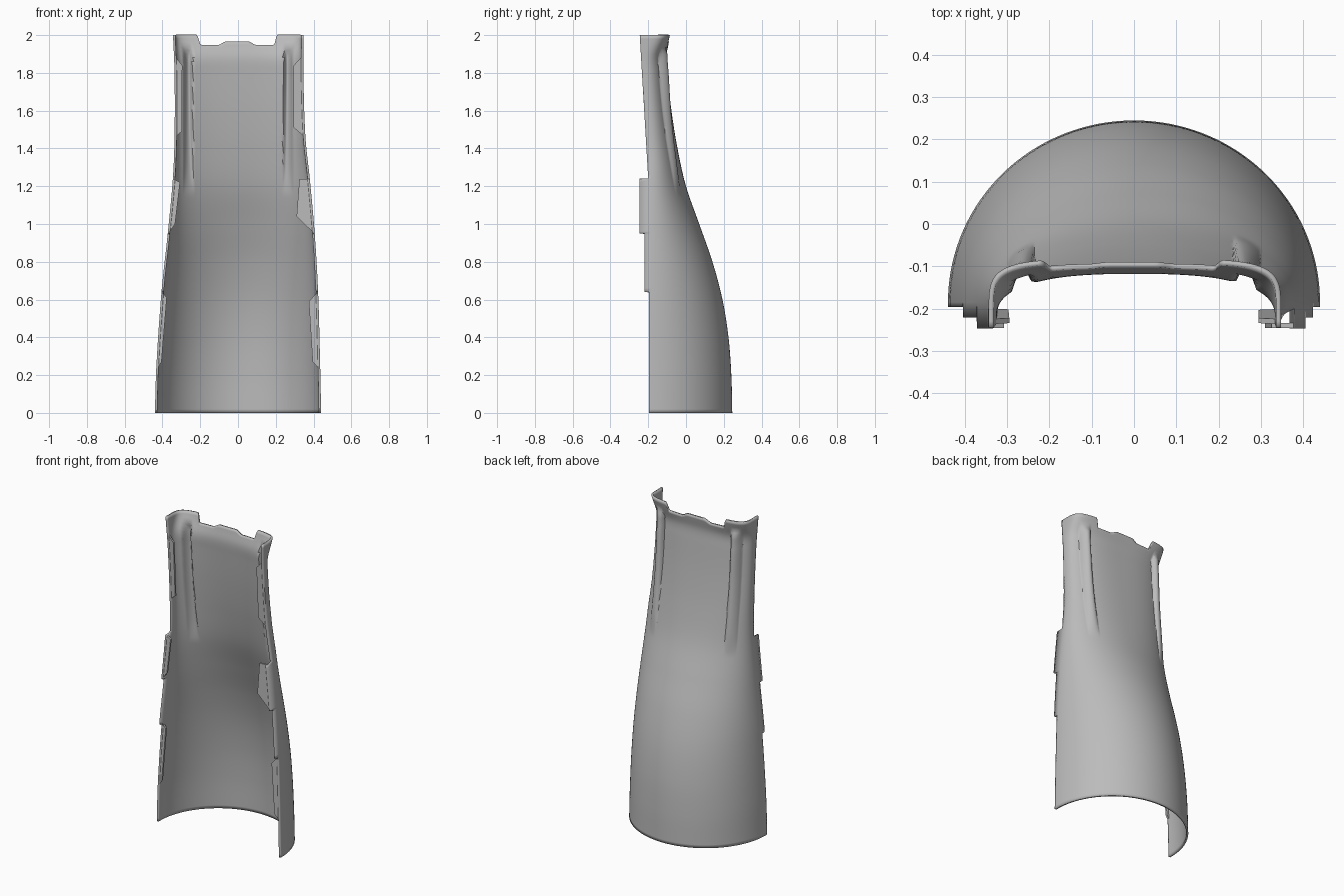
import bpy, bmesh, math

cube = bpy.data.objects.get("Cube")
if cube:
    bpy.data.objects.remove(cube, do_unlink=True)

grey = bpy.data.materials.new("plain grey")
grey.use_nodes = True
COLOUR = (0.5, 0.5, 0.5, 1)
grey.diffuse_color = COLOUR
grey.node_tree.nodes["Principled BSDF"].inputs["Base Color"].default_value = COLOUR

# Profiles along the height: (z, value)
BACK = [(0, .245), (.2, .24), (.4, .225), (.6, .193), (.8, .14), (1, .07), (1.2, 0),
        (1.4, -.045), (1.6, -.077), (1.8, -.1), (1.88, -.106), (1.94, -.095), (2, -.083)]
LEFT = [(0, .44), (.25, .435), (.64, .424), (.95, .406), (1.24, .38), (1.46, .357),
        (1.8, .346), (2, .348)]
RIGHT = [(0, .44), (.25, .432), (.64, .405), (.95, .372), (1.24, .345), (1.46, .336),
         (1.8, .336), (2, .344)]
SQUARENESS = [(0, 2), (1, 2), (1.4, 2.25), (1.8, 2.6), (1.9, 2.9), (2, 5)]
RIB = [(1.16, 0), (1.3, .016), (1.6, .029), (1.85, .036), (1.9, .028), (1.935, 0)]
COLUMNS, THICK = 200, .012


def curve(points, z):
    """Smooth interpolation through a profile."""
    if z <= points[0][0]:
        return points[0][1]
    if z >= points[-1][0]:
        return points[-1][1]
    slopes = []
    for i in range(len(points)):
        a, b = points[max(i - 1, 0)], points[min(i + 1, len(points) - 1)]
        slopes.append((b[1] - a[1]) / (b[0] - a[0]))
    i = max(k for k in range(len(points) - 1) if points[k][0] <= z)
    (za, va), (zb, vb) = points[i], points[i + 1]
    h = zb - za
    t = (z - za) / h
    return (va * (1 + 2 * t) * (1 - t) ** 2 + slopes[i] * h * t * (1 - t) ** 2
            + vb * t * t * (3 - 2 * t) + slopes[i + 1] * h * t * t * (t - 1))


def ramp(a, b, x):
    t = min(max((x - a) / (b - a), 0), 1)
    return t * t * (3 - 2 * t)


def front_edge(z):
    """Stepped front edge of the side walls."""
    if z < .64:
        return -.196
    if z < .95:
        return -.221
    if z < 1.24:
        return -.247
    return -.2 - .045 * (z - 1.24) / .76


def top_edge(x):
    """Top rim with a wide notch and a low central bump."""
    x = abs(x + .005)
    return 1.945 + .055 * ramp(.2, .213, x) + .02 * (1 - ramp(.055, .105, x))


def section(angle, z):
    """Point on the outer wall: an arch that gets squarer towards the top."""
    left, right = curve(LEFT, z), curve(RIGHT, z)
    n = curve(SQUARENESS, z)
    base = -.185 - .045 * ramp(1.24, 2, z)
    c, s = math.cos(angle), math.sin(angle)
    r = (abs(c) ** n + abs(s) ** n) ** (-1 / n)
    x = (left - right) / 2 + (left + right) / 2 * r * c
    y = base + (curve(BACK, z) - base) * r * s
    u = (abs(x) - .267) / .031
    if abs(u) < 1:
        y += curve(RIB, z) * (1 - u * u) ** .7
    return x, y


def finish(bm, name):
    mesh = bpy.data.meshes.new(name)
    bm.to_mesh(mesh)
    bm.free()
    mesh.materials.append(grey)
    obj = bpy.data.objects.new(name, mesh)
    bpy.context.collection.objects.link(obj)
    return obj


# Curved shell with raised ribs, notched rim and stepped side edges
levels = [i * .02 for i in range(101)]
for step in (.64, .95, 1.24):
    levels = [z for z in levels if abs(z - step) > .006] + [step - .001, step + .001]
levels.sort()

bm = bmesh.new()
grid = []
for level in levels:
    row = []
    for j in range(COLUMNS + 1):
        angle = math.pi * j / COLUMNS
        z = level
        if z > 1.8:
            z = 1.8 + (z - 1.8) * (top_edge(section(angle, 2)[0]) - 1.8) / .2
        x, y = section(angle, z)
        row.append(bm.verts.new((x, y, z)))
        if j in (0, COLUMNS):
            edge = bm.verts.new((x, front_edge(z), z))
            row.insert(0 if j == 0 else len(row), edge)
    grid.append(row)
for low, high in zip(grid, grid[1:]):
    for j in range(len(low) - 1):
        bm.faces.new((low[j], low[j + 1], high[j + 1], high[j]))
shell = finish(bm, "shell")
wall = shell.modifiers.new("wall", 'SOLIDIFY')
wall.thickness = THICK
wall.offset = -1
bpy.context.view_layer.objects.active = shell
shell.select_set(True)
bpy.ops.object.shade_smooth_by_angle(angle=math.radians(35))


def flange(name, side, z_low, z_high, inner):
    """Thin chamfered tab turned inwards from a side edge."""
    widths = LEFT if side > 0 else RIGHT
    outline = [(curve(widths, z_low) - .003, z_low)] + inner
    outline.append((curve(widths, z_high) - .003, z_high))
    bm = bmesh.new()
    rings = []
    for depth in (.001, .013):
        rings.append([bm.verts.new((side * x, front_edge(min(max(z, z_low + .01), z_high - .01))
                                    + depth, z)) for x, z in outline])
    bm.faces.new(rings[0])
    bm.faces.new(rings[1])
    for i in range(len(outline)):
        k = (i + 1) % len(outline)
        bm.faces.new((rings[0][i], rings[0][k], rings[1][k], rings[1][i]))
    bmesh.ops.recalc_face_normals(bm, faces=bm.faces)
    finish(bm, name)


# Inward tabs along both front edges
flange("left_upper_tab", 1, 1.46, 1.89, [(.295, 1.51), (.295, 1.84)])
flange("left_middle_tab", 1, .95, 1.24, [(.31, 1.04), (.325, 1.238)])
flange("left_lower_tab", 1, .23, .64, [(.395, .27), (.375, .59)])
flange("right_upper_tab", -1, 1.46, 1.89, [(.297, 1.49), (.295, 1.84)])
flange("right_middle_tab", -1, .95, 1.24, [(.333, 1.0), (.307, 1.22)])
flange("right_lower_tab", -1, .23, .64, [(.405, .27), (.377, .61)])
